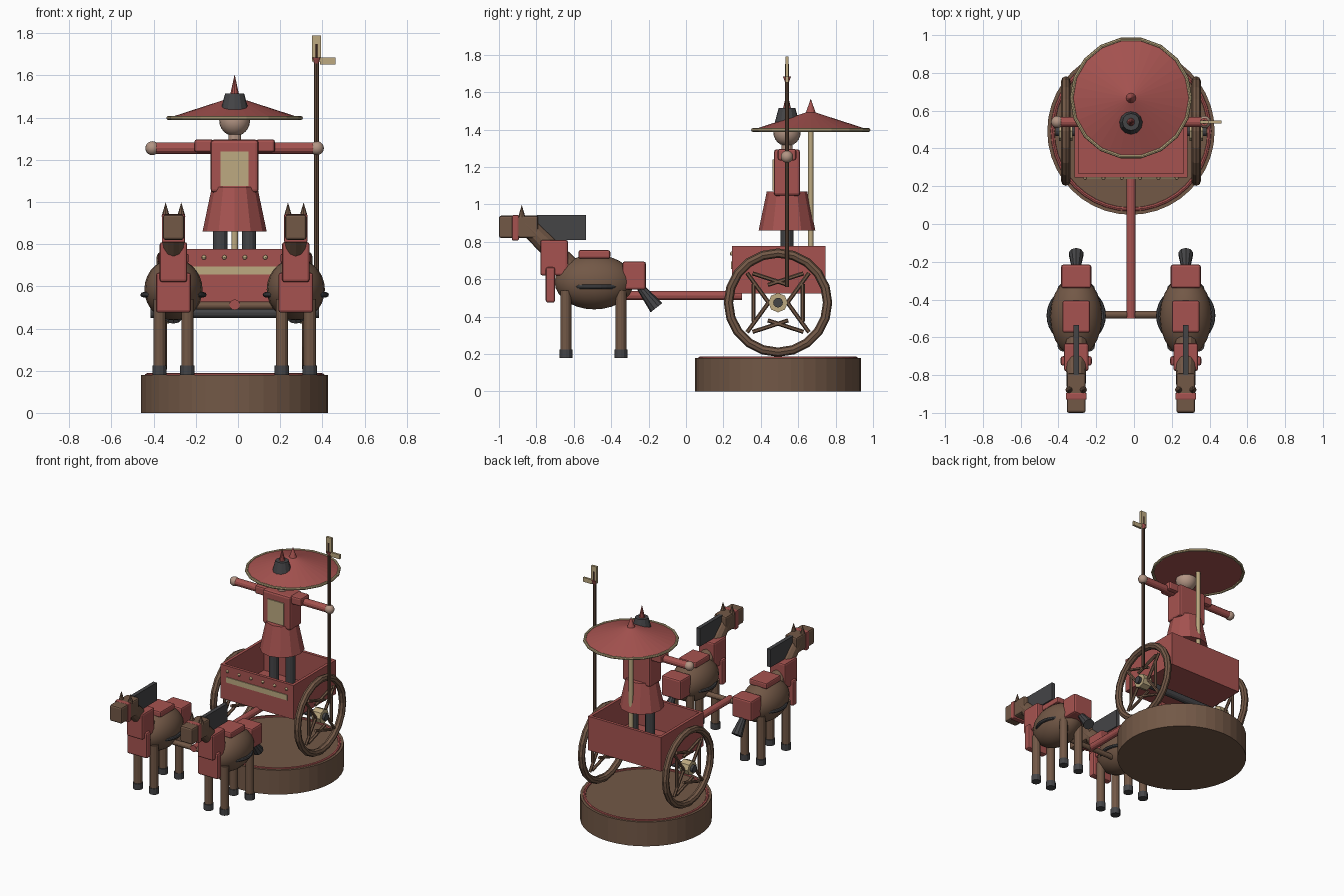
import bpy, math
from mathutils import Vector

if "Cube" in bpy.data.objects:
    bpy.data.objects.remove(bpy.data.objects["Cube"])

CX = -0.016          # centre line of the model
FY = 0.54            # rider depth
WY, WZ = 0.492, 0.475  # wheel centre


def material(name, rgb):
    m = bpy.data.materials.new(name)
    m.diffuse_color = (*rgb, 1)
    m.use_nodes = True
    m.node_tree.nodes["Principled BSDF"].inputs["Base Color"].default_value = m.diffuse_color
    return m


RED = material("red_lacquer", (0.38, 0.086, 0.08))
BROWN = material("brown_wood", (0.17, 0.098, 0.062))
DARK = material("dark_wood", (0.115, 0.065, 0.042))
GOLD = material("pale_gold", (0.51, 0.40, 0.22))
BLACK = material("charcoal", (0.058, 0.058, 0.062))
SKIN = material("skin", (0.45, 0.30, 0.23))


def finish(name, mat, smooth=None):
    o = bpy.context.object
    o.name = name
    o.data.materials.append(mat)
    if smooth:
        bpy.ops.object.shade_smooth_by_angle(angle=math.radians(smooth))
    return o


def box(name, mat, loc, size, bevel=0.0):
    bpy.ops.mesh.primitive_cube_add(size=1, location=loc)
    o = bpy.context.object
    o.scale = size
    bpy.ops.object.transform_apply(location=False, rotation=False, scale=True)
    if bevel:
        b = o.modifiers.new("bevel", 'BEVEL')
        b.width, b.segments = bevel, 2
    return finish(name, mat)


def rod(name, mat, a, b, r1, r2=None, sides=12, smooth=None):
    """Cylinder or cone from point a (radius r1) to point b (radius r2)."""
    a, b = Vector(a), Vector(b)
    d = b - a
    bpy.ops.mesh.primitive_cone_add(vertices=sides, radius1=r1, radius2=r1 if r2 is None else r2,
                                    depth=d.length, location=(a + b) / 2,
                                    rotation=d.to_track_quat('Z', 'Y').to_euler())
    return finish(name, mat, smooth)


def ball(name, mat, loc, r, seg=16, rings=10):
    bpy.ops.mesh.primitive_uv_sphere_add(segments=seg, ring_count=rings, radius=1, location=loc)
    bpy.context.object.scale = r if isinstance(r, tuple) else (r, r, r)
    return finish(name, mat, 40)


def ring(name, mat, loc, big, small, rot=(0, 0, 0), seg=32, sides=8):
    bpy.ops.mesh.primitive_torus_add(location=loc, rotation=rot, major_radius=big,
                                     minor_radius=small, major_segments=seg, minor_segments=sides)
    return finish(name, mat)


# Round base with trim ring
rod("base", BROWN, (CX, WY, 0), (CX, WY, 0.18), 0.443, sides=40)
ring("base_trim", RED, (CX, WY, 0.176), 0.415, 0.012, seg=40)

# Open chariot box
box("chariot_floor", RED, (CX, 0.495, 0.54), (0.60, 0.50, 0.03))
for s in (-1, 1):
    box("side_wall", RED, (CX + s * 0.289, 0.495, 0.651), (0.022, 0.50, 0.252))
    box("end_wall", RED, (CX, 0.495 + s * 0.239, 0.651), (0.60, 0.022, 0.252))
box("front_stripe", GOLD, (CX, 0.244, 0.675), (0.50, 0.009, 0.04))
for i in range(6):
    ball("front_stud", GOLD, (CX + (i - 2.5) * 0.097, 0.245, 0.737), 0.011, 8, 6)

# Pole, yoke and axle
rod("draught_pole", RED, (CX, -0.50, 0.513), (CX, 0.30, 0.513), 0.025)
rod("yoke", BROWN, (CX - 0.29, -0.48, 0.508), (CX + 0.29, -0.48, 0.508), 0.019)
rod("axle", BLACK, (CX - 0.40, WY, WZ), (CX + 0.40, WY, WZ), 0.026)

# Wheels
for s in (-1, 1):
    x = CX + s * 0.345
    ring("wheel_rim", BROWN, (x, WY, WZ), 0.265, 0.025, (0, math.pi / 2, 0), seg=20)
    rod("wheel_hub", GOLD, (x - 0.035, WY, WZ), (x + 0.035, WY, WZ), 0.052, sides=8)
    for i in range(10):
        a = math.tau * i / 10
        c = Vector((x, WY + 0.132 * math.cos(a), WZ + 0.132 * math.sin(a)))
        d = Vector((0, math.sin(a), math.cos(a))) * 0.10
        rod("wheel_spoke", BROWN, c - d, c + d, 0.011, sides=6)

# Rider: legs, robe, torso
for s in (-1, 1):
    rod("rider_leg", BLACK, (CX + s * 0.068, FY, 0.55), (CX + s * 0.068, FY, 0.90), 0.034)
    box("shoulder", RED, (CX + s * 0.146, FY, 1.266), (0.09, 0.10, 0.062), 0.012)
    rod("arm", RED, (CX + s * 0.10, FY, 1.255), (CX + s * 0.38, FY, 1.255), 0.027)
    ball("hand", SKIN, (CX + s * 0.39, FY, 1.255), 0.033)
rod("robe_skirt", RED, (CX, FY, 0.86), (CX, FY, 1.07), 0.152, 0.108, sides=12)
box("torso", RED, (CX, FY, 1.17), (0.228, 0.14, 0.25), 0.015)
box("chest_panel", GOLD, (CX, FY - 0.072, 1.157), (0.132, 0.009, 0.165))

# Rider: head and hat
rod("neck", SKIN, (CX, FY, 1.28), (CX, FY, 1.34), 0.03)
ball("head", SKIN, (CX, FY, 1.385), 0.073, 20, 12)
rod("hat", BLACK, (CX, FY, 1.41), (CX, FY, 1.515), 0.073, 0.045, sides=12)
rod("hat_spike", RED, (CX, FY, 1.51), (CX, FY, 1.605), 0.022, 0, sides=10)

# Parasol
UY = 0.667
rod("parasol_pole", GOLD, (CX, UY, 0.55), (CX, UY, 1.44), 0.016)
rod("parasol_canopy", RED, (CX, UY, 1.397), (CX, UY, 1.50), 0.318, 0.0, sides=32)
ring("parasol_rim", GOLD, (CX, UY, 1.398), 0.314, 0.010, seg=18)
rod("parasol_finial", RED, (CX, UY, 1.475), (CX, UY, 1.565), 0.032, 0, sides=12)

# Halberd in the rider's hand
HX = CX + 0.388
rod("halberd_shaft", DARK, (HX, FY, 0.56), (HX, FY, 1.75), 0.012, sides=8)
rod("halberd_tassel", RED, (HX, FY, 1.635), (HX, FY, 1.685), 0.004, 0.022, sides=10)
box("halberd_blade", GOLD, (HX, FY, 1.728), (0.044, 0.018, 0.124))
box("halberd_hook", GOLD, (HX + 0.053, FY, 1.668), (0.074, 0.016, 0.032))


def horse(x):
    # Body, girth strap and armour blocks
    ball("horse_body", BROWN, (x, -0.49, 0.585), (0.138, 0.212, 0.146), 20, 14)
    ring("girth_strap", BLACK, (x, -0.485, 0.56), 0.145, 0.012)
    box("saddle", RED, (x, -0.49, 0.733), (0.145, 0.17, 0.045), 0.01)
    box("rump_armour", RED, (x, -0.277, 0.62), (0.16, 0.125, 0.15), 0.012)
    box("neck_armour", RED, (x, -0.705, 0.715), (0.13, 0.148, 0.19), 0.012)
    box("breastplate", RED, (x, -0.725, 0.57), (0.165, 0.05, 0.19), 0.012)
    # Neck, mane and head
    rod("horse_neck", BROWN, (x, -0.63, 0.67), (x, -0.86, 0.90), 0.058, 0.05)
    box("mane", BLACK, (x, -0.668, 0.877), (0.028, 0.265, 0.133))
    box("horse_head", BROWN, (x, -0.895, 0.88), (0.10, 0.21, 0.12), 0.012)
    box("noseband", RED, (x, -0.912, 0.875), (0.11, 0.036, 0.135), 0.006)
    for s in (-1, 1):
        rod("ear", BROWN, (x + s * 0.037, -0.878, 0.93), (x + s * 0.037, -0.878, 0.998),
            0.02, 0, sides=8)
        # Legs and hooves
        for y in (-0.642, -0.348):
            rod("horse_leg", BROWN, (x + s * 0.066, y, 0.20), (x + s * 0.066, y, 0.54), 0.029)
            rod("hoof", BLACK, (x + s * 0.066, y, 0.18), (x + s * 0.066, y, 0.225), 0.034)
    rod("tail", BLACK, (x, -0.25, 0.565), (x, -0.158, 0.448), 0.02, 0.04, sides=10)


for s in (-1, 1):
    horse(CX + s * 0.29)
